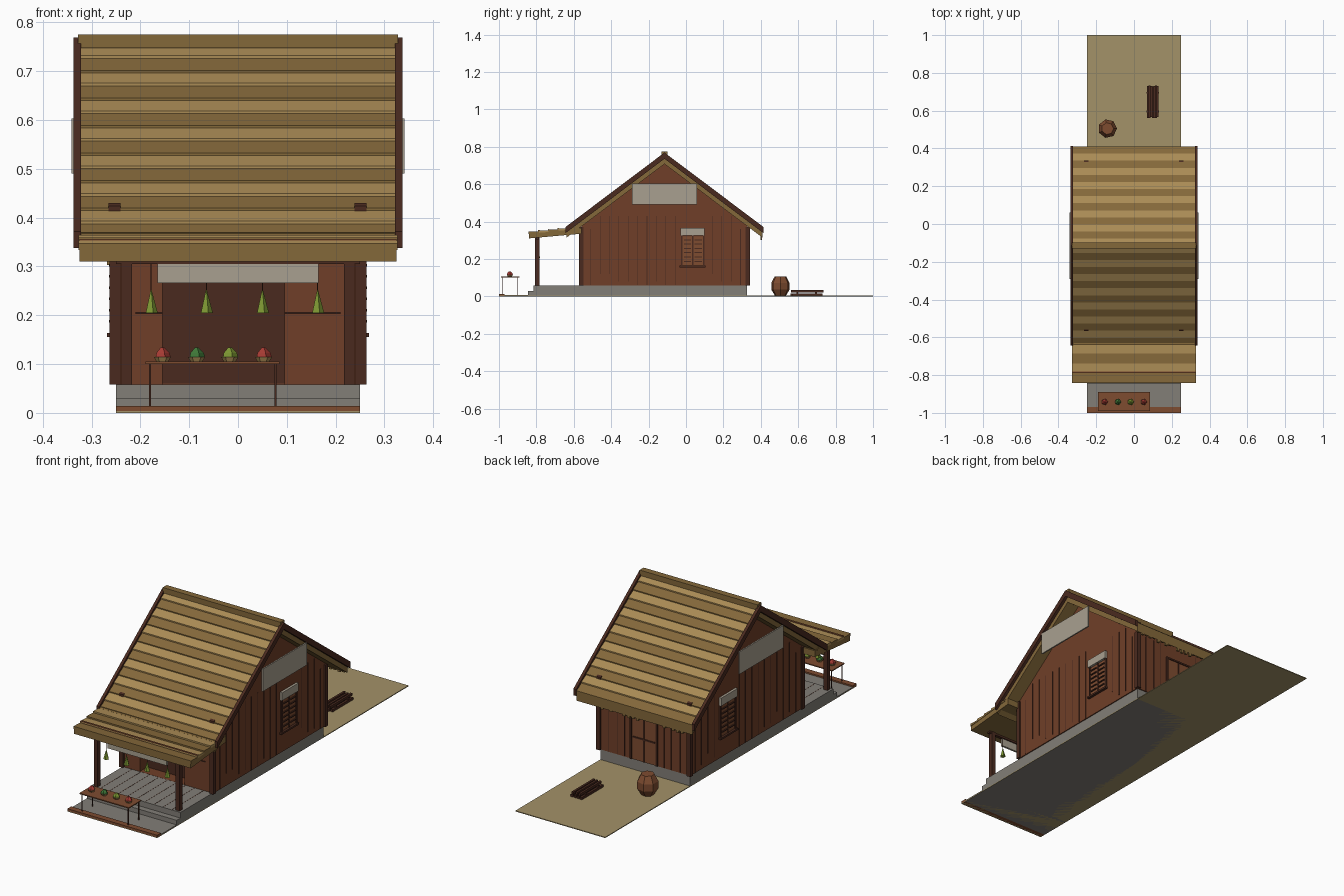
import bpy, bmesh, math, random
from mathutils import Vector

if "Cube" in bpy.data.objects:
    bpy.data.objects.remove(bpy.data.objects["Cube"])

random.seed(4)


def mat(name, hexcol):
    m = bpy.data.materials.new(name)
    c = [int(hexcol[i:i + 2], 16) / 255 for i in (0, 2, 4)]
    m.diffuse_color = [((v + 0.055) / 1.055) ** 2.4 for v in c] + [1]
    m.use_nodes = True
    m.node_tree.nodes["Principled BSDF"].inputs["Base Color"].default_value = m.diffuse_color
    return m


LIGHT, DARK = mat("thatch_light", "AA8B55"), mat("thatch_dark", "84683A")
WALL, TIMBER = mat("wall_wood", "703F28"), mat("dark_timber", "4A2A1F")
STONE, PLATE = mat("stone", "827E77"), mat("pale_panel", "A9A090")
EARTH, PLANK = mat("earth", "A39268"), mat("plank", "7E4C30")
GREEN, LEAF, RED = mat("green", "7C9632"), mat("leaf", "3F7838"), mat("red", "A83C34")


def finish(name, bm, m):
    bmesh.ops.recalc_face_normals(bm, faces=bm.faces)
    me = bpy.data.meshes.new(name)
    bm.to_mesh(me)
    bm.free()
    me.materials.append(m)
    ob = bpy.data.objects.new(name, me)
    bpy.context.collection.objects.link(ob)
    return ob


def boxes(name, m, *extents):
    """One object from boxes given as (x0, x1, y0, y1, z0, z1)."""
    bm = bmesh.new()
    for x0, x1, y0, y1, z0, z1 in extents:
        vs = bmesh.ops.create_cube(bm, size=1)["verts"]
        for v in vs:
            v.co = ((x0, x1)[v.co.x > 0], (y0, y1)[v.co.y > 0], (z0, z1)[v.co.z > 0])
    return finish(name, bm, m)


def prism(name, m, yz, x0, x1):
    """Side profile in y, z extruded along x."""
    bm = bmesh.new()
    f = bm.faces.new([bm.verts.new((x0, y, z)) for y, z in yz])
    ext = bmesh.ops.extrude_face_region(bm, geom=[f])["geom"]
    bmesh.ops.translate(bm, vec=(x1 - x0, 0, 0), verts=[g for g in ext if isinstance(g, bmesh.types.BMVert)])
    return finish(name, bm, m)


def lathe(name, m, profile, sides, loc):
    """Faceted solid from (radius, z) rings."""
    bm = bmesh.new()
    rings = [[bm.verts.new((loc[0] + r * math.cos(2 * math.pi * i / sides),
                            loc[1] + r * math.sin(2 * math.pi * i / sides), loc[2] + z))
              for i in range(sides)] for r, z in profile]
    for a, b in zip(rings, rings[1:]):
        for i in range(sides):
            j = (i + 1) % sides
            bm.faces.new((a[i], a[j], b[j], b[i]))
    bm.faces.new(rings[0])
    bm.faces.new(rings[-1])
    return finish(name, bm, m)


# Ground, front edging plank, stone apron, steps and plinth
boxes("ground", EARTH, (-.25, .25, -1, 1, 0, .004))
boxes("front_edging", PLANK, (-.25, .25, -1, -.97, 0, .014))
boxes("apron", STONE, (-.25, .25, -.97, -.84, 0, .007))
boxes("step", STONE, (-.25, .25, -.845, -.81, 0, .03))
boxes("plinth", STONE, (-.25, .25, -.815, .325, 0, .058))
boxes("porch_floor_joints", TIMBER, *[(x / 100, x / 100 + .002, -.81, -.56, .05, .0586) for x in range(-20, 21, 5)])

# Gabled house body with recessed doorway
RY, HALF, RZ, SLOPE = -.115, .525, .75, .752
body = prism("house_walls", WALL, [(-.56, .058), (.33, .058), (.33, .375), (RY, .71), (-.56, .375)], -.255, .255)
cutter = boxes("doorway_cutter", WALL, (-.155, .095, -.6, -.50, .0585, .29))
cutter.hide_render = True
cutter.hide_viewport = True
cut = body.modifiers.new("doorway", "BOOLEAN")
cut.object, cut.operation, cut.solver = cutter, "DIFFERENCE", "EXACT"
boxes("doorway_backing", TIMBER, (-.155, .095, -.503, -.498, .06, .29))
boxes("front_rail", TIMBER, (-.21, -.155, -.564, -.558, .203, .207), (.095, .21, -.564, -.558, .203, .207))

# Corner posts and porch posts
for nm, y, top in (("front_corner_post", -.56, .37), ("back_corner_post", .33, .37), ("porch_post", -.795, .325)):
    for s, side in ((-1, "left"), (1, "right")):
        cx = s * (.228 if nm == "porch_post" else .252)
        boxes(f"{side}_{nm}", TIMBER, (cx - .011, cx + .011, y - .011, y + .011, .03 if nm == "porch_post" else .058, top))

# Plank joints, window, shutter slats and gable panel on each side
for s, side in ((-1, "left"), (1, "right")):
    def side_box(a, b, y0, y1, z0, z1):
        return (min(s * a, s * b), max(s * a, s * b), y0, y1, z0, z1)
    seams = []
    for i in range(1, 18):
        y = -.56 + i * .05
        if not -.035 < y < .105:
            seams.append(side_box(.25, .257, y, y + .003, random.choice((.06, .08, .12)), .43 if -.5 < y < .27 else .36))
    boxes(f"{side}_plank_joints", TIMBER, *seams)
    boxes(f"{side}_window", PLANK, side_box(.25, .258, -.02, .09, .165, .32))
    boxes(f"{side}_window_frame", TIMBER,
          side_box(.25, .262, -.028, -.018, .157, .325), side_box(.25, .262, .09, .1, .157, .325),
          side_box(.25, .268, -.034, .104, .155, .164), side_box(.25, .261, .033, .039, .16, .325))
    boxes(f"{side}_window_slats", TIMBER,
          *[side_box(.25, .264, y, y + .04, z / 1000, z / 1000 + .005) for z in range(185, 310, 23) for y in (-.012, .045)])
    boxes(f"{side}_window_hood", PLATE, side_box(.25, .267, -.03, .1, .325, .365))
    boxes(f"{side}_gable_panel", PLATE, side_box(.334, .341, -.29, .06, .49, .603))

# Back double door and wall joints
boxes("back_door", PLANK, (-.07, .07, .325, .334, .06, .29))
boxes("back_door_frame", TIMBER, (-.076, -.068, .325, .339, .06, .295), (.068, .076, .325, .339, .06, .295),
      (-.076, .076, .325, .339, .288, .296), (-.003, .003, .325, .338, .06, .29), (-.06, .06, .325, .338, .17, .177))
boxes("back_plank_joints", TIMBER, *[(x, x + .003, .325, .332, .06, .36) for x in (-.2, -.15, -.11, .11, .15, .2)])

# Roof: thatch slabs, overlapping courses, bargeboards, pegs
for d, side in ((-1, "front"), (1, "back")):
    def band(u0, u1, low, a0, a1):
        """Sloped band between two distances from the ridge."""
        return [(RY + d * u0, RZ - SLOPE * u0 + a0), (RY + d * u1, RZ - SLOPE * u1 + a1),
                (RY + d * u1, RZ - SLOPE * u1 + low), (RY + d * u0, RZ - SLOPE * u0 + low)]
    prism(f"{side}_roof_slab", DARK, band(0, HALF, -.042, 0, 0), -.322, .322)
    step = HALF / 7
    for k in range(7):
        u = k * step
        prism(f"{side}_light_course_{k}", LIGHT, band(u, u + step * .5, -.002, .003, .010), -.325, .325)
        prism(f"{side}_dark_course_{k}", DARK, band(u + step * .5, u + step, -.002, .004, .008), -.325, .325)
    for s in (-1, 1):
        prism(f"{side}_bargeboard", TIMBER, band(0, HALF + .004, -.014, .019, .019), s * .322, s * .337)
    u = .443
    for x in (-.253, .251):
        prism(f"{side}_roof_peg", TIMBER, band(u, u + .009, 0, .013, .014), x - .012, x + .012)
boxes("ridge_cap", DARK, (-.328, .328, RY - .016, RY + .016, .748, .775))

# Ragged fringe under the back eave
fringe = []
for i in range(26):
    x = -.318 + i * .0248
    fringe.append((x, x + .014, .397, .407, .352 - random.uniform(.03, .052), .358))
boxes("back_eave_fringe", DARK, *fringe)

# Porch awning: sloping slab, stepped boards, cross pole
prism("awning_slab", DARK, [(-.84, .31), (-.56, .335), (-.56, .367), (-.84, .338)], -.325, .325)
for k in range(5):
    y0 = -.842 + k * .052
    z0 = .338 + k * .0055
    prism(f"awning_board_{k}", (DARK, LIGHT)[k % 2],
          [(y0, z0 - .004), (y0 + .056, z0 + .001), (y0 + .056, z0 + .008), (y0, z0 + .010)], -.327, .327)
boxes("awning_pole", PLANK, (-.325, .325, -.79, -.78, .345, .356))
boxes("awning_beam", TIMBER, (-.25, .25, -.803, -.787, .305, .322))

# Blank hanging board and hanging herb bunches
boxes("hanging_board", PLATE, (-.165, .165, -.803, -.793, .266, .312))
for x in (-.178, -.065, .05, .163):
    lathe("herb_bunch", GREEN, [(.0135, 0), (.001, .047)], 5, (x, -.793, .205))
    boxes("herb_string", TIMBER, (x - .001, x + .001, -.794, -.792, .25, .31))

# Market table with four baskets of produce
boxes("table_top", PLANK, (-.19, .085, -.99, -.89, .1, .105))
boxes("table_legs", TIMBER, *[(x - .002, x + .002, y - .002, y + .002, .004, .1)
                              for x in (-.18, .077) for y in (-.983, -.9)])
for x, m in zip((-.155, -.085, -.017, .052), (RED, LEAF, GREEN, RED)):
    lathe("basket", LIGHT, [(.012, 0), (.018, .01)], 6, (x, -.942, .105))
    lathe("produce", m, [(.017, 0), (.015, .009), (.004, .02)], 5, (x, -.942, .114))

# Barrel and log pile in the back yard
lathe("barrel", PLANK, [(.03, 0), (.05, .032), (.05, .068), (.032, .102)], 7, (-.14, .505, .004))
logs = []
for i, x in enumerate((.068, .085, .102, .119)):
    logs.append((x, x + .012, .56 + .006 * (i % 2), .73, .004, .016))
for x in (.076, .096, .112):
    logs.append((x, x + .011, .562, .735 - random.uniform(0, .01), .021, .033))
boxes("log_pile", TIMBER, *logs, (.066, .132, .59, .6, .015, .022), (.066, .132, .69, .7, .015, .022))
